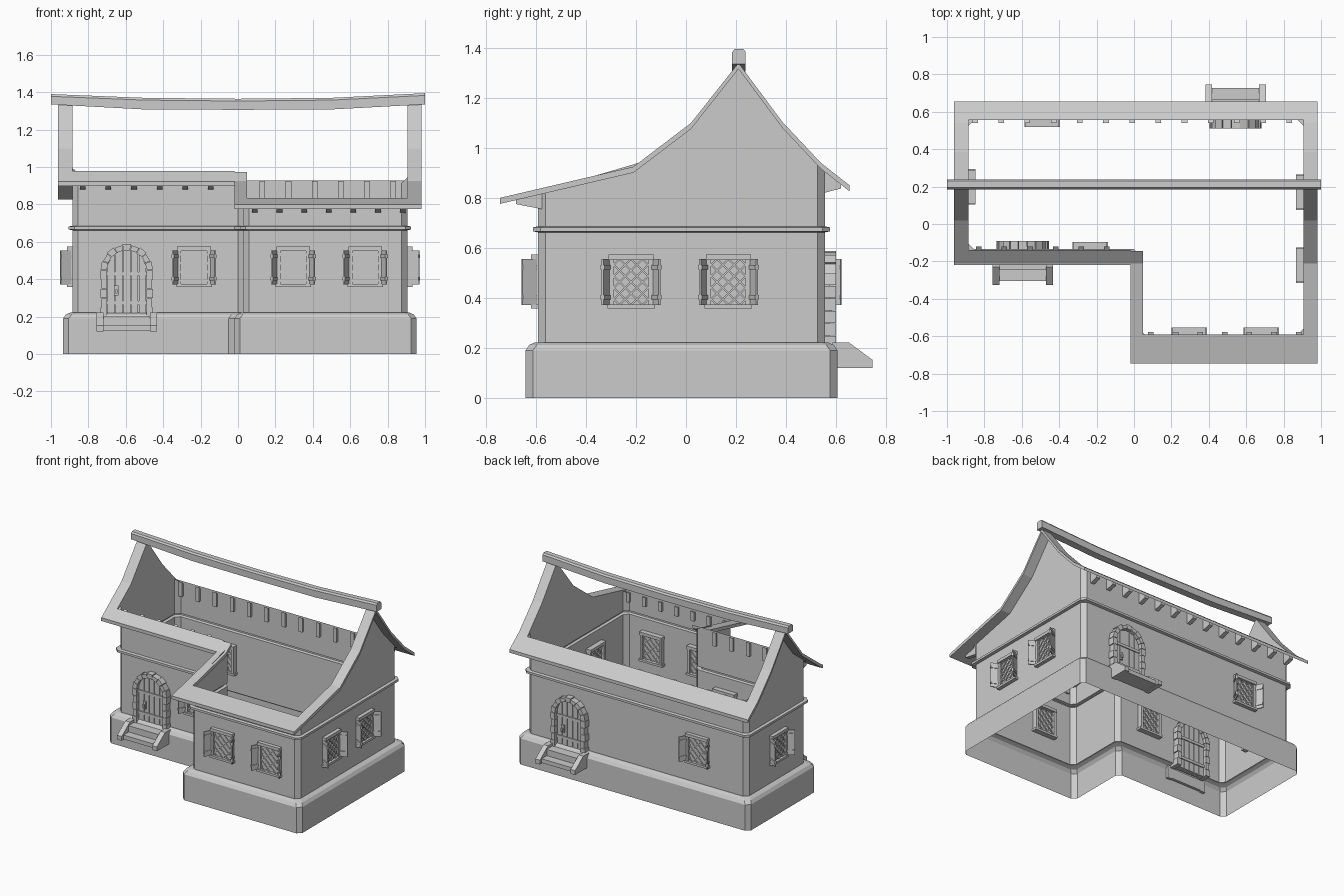
import bpy, bmesh, math
from mathutils import Matrix, Vector

cube = bpy.data.objects.get("Cube")
if cube:
    bpy.data.objects.remove(cube)

stone = bpy.data.materials.new("plain_grey")
stone.use_nodes = True
GREY = (0.6, 0.6, 0.6, 1)
stone.diffuse_color = GREY
stone.node_tree.nodes["Principled BSDF"].inputs["Base Color"].default_value = GREY

# Plan of the L-shaped house
LEFT, STEP, RIGHT = -0.885, 0.03, 0.905
FRONT, PORCH, BACK = -0.592, -0.135, 0.556
CHAMFER = 0.03
# Roof line (y, z) from front eave over the ridge to back eave
ROOF = [(-0.745, 0.80), (-0.21, 0.925), (0.02, 1.10), (0.21, 1.34),
        (0.385, 1.105), (0.54, 0.94), (0.655, 0.85)]


def roof_z(y):
    for (y0, z0), (y1, z1) in zip(ROOF, ROOF[1:]):
        if y <= y1:
            return z0 + (z1 - z0) * (y - y0) / (y1 - y0)
    return ROOF[-1][1]


def finish(bm, name, loc=(0, 0, 0), turn=0):
    bmesh.ops.recalc_face_normals(bm, faces=bm.faces)
    mesh = bpy.data.meshes.new(name)
    bm.to_mesh(mesh)
    bm.free()
    mesh.materials.append(stone)
    obj = bpy.data.objects.new(name, mesh)
    obj.location = loc
    obj.rotation_euler.z = math.radians(turn)
    bpy.context.collection.objects.link(obj)
    return obj


def box(bm, centre, size, rot=None):
    m = Matrix.Translation(centre) @ (rot or Matrix()) @ Matrix.Diagonal((*size, 1))
    bmesh.ops.create_cube(bm, size=1, matrix=m)


def prism(bm, pts, a, b, axis="y"):
    def at(t):
        return [bm.verts.new((p, t, q) if axis == "y" else (t, p, q)) for p, q in pts]
    lo, hi = at(a), at(b)
    bm.faces.new(lo)
    bm.faces.new(hi[::-1])
    for i in range(len(pts)):
        j = (i + 1) % len(pts)
        bm.faces.new((lo[i], hi[i], hi[j], lo[j]))


# Walls: one profile lofted round the chamfered plan, tops following the roof
def plan(d):
    corners = [Vector(c) for c in (
        (LEFT - d, PORCH - d), (STEP - d, PORCH - d), (STEP - d, FRONT - d),
        (RIGHT + d, FRONT - d), (RIGHT + d, BACK + d), (LEFT - d, BACK + d))]
    pts = []
    for i, c in enumerate(corners):
        before = (corners[i - 1] - c).normalized()
        after = (corners[(i + 1) % 6] - c).normalized()
        pts += [c + before * CHAMFER, c + after * CHAMFER]
        breaks = [y for y, z in ROOF[1:5]]
        if i == 3:
            pts += [Vector((c.x, y)) for y in breaks]
        if i == 5:
            pts += [Vector((c.x, y)) for y in breaks[:0:-1]]
    return pts


bm = bmesh.new()
rings = []
for d, z in [(0.05, 0), (0.05, 0.19), (0.035, 0.212), (0.012, 0.222), (0, 0.222),
             (0, 0.662), (0.02, 0.666), (0.02, 0.682), (0, 0.686), (0, None)]:
    rings.append([bm.verts.new((p.x, p.y, roof_z(p.y) - 0.012 if z is None else z))
                  for p in plan(d)])
for low, high in zip(rings, rings[1:]):
    for i in range(len(low)):
        j = (i + 1) % len(low)
        bm.faces.new((low[i], low[j], high[j], high[i]))
finish(bm, "walls")


# Roof edging: strips of roof left over the walls
def roof_strip(name, x0, x1, y0, y1):
    ys = [y0] + [y for y, z in ROOF if y0 < y < y1] + [y1]
    top = [(y, roof_z(y)) for y in ys]
    bm = bmesh.new()
    prism(bm, top + [(y, z - 0.024) for y, z in reversed(top)], x0, x1, "x")
    finish(bm, name)


roof_strip("right_gable_edge", RIGHT, 0.98, -0.745, 0.655)
roof_strip("left_gable_edge", -0.963, LEFT, -0.22, 0.655)
roof_strip("back_eave", LEFT, RIGHT, BACK, 0.655)
roof_strip("front_eave", -0.02, RIGHT, -0.745, FRONT)
roof_strip("step_eave", -0.02, 0.048, FRONT, -0.145)
roof_strip("porch_eave", LEFT, -0.02, -0.22, -0.14)

# Sagging ridge beam
bm = bmesh.new()
sections = []
for x, low, high in [(-1, 1.335, 1.39), (-0.5, 1.308, 1.37), (0, 1.306, 1.365),
                     (0.5, 1.308, 1.37), (1, 1.335, 1.395)]:
    sections.append([bm.verts.new((x, 0.212 + y, z)) for y, z in (
        (-0.027, low), (0.027, low), (0.027, high - 0.012), (0.018, high),
        (-0.018, high), (-0.027, high - 0.012))])
for a, b in zip(sections, sections[1:]):
    for i in range(6):
        j = (i + 1) % 6
        bm.faces.new((a[i], a[j], b[j], b[i]))
bm.faces.new(sections[0])
bm.faces.new(sections[-1])
finish(bm, "ridge_beam")


# Rafter tails under the eaves
def rafters(name, x0, x1, count, wall, tip):
    bm = bmesh.new()
    inner = wall + (0.015 if tip < wall else -0.015)
    section = [(inner, roof_z(inner) - 0.015), (tip, roof_z(tip) - 0.015),
               (tip, roof_z(tip) - 0.04), (inner, roof_z(tip) - 0.06)]
    for i in range(count):
        x = x0 + (x1 - x0) * i / (count - 1)
        prism(bm, section, x - 0.015, x + 0.015, "x")
    finish(bm, name)


rafters("porch_rafters", -0.83, -0.145, 6, PORCH, -0.195)
rafters("front_rafters", 0.09, 0.88, 7, FRONT, -0.68)
rafters("back_rafters", -0.85, 0.83, 13, BACK, 0.62)


# Windows: frame, diamond lattice and open shutters, built facing -y
def window(name, x, y, turn):
    bm = bmesh.new()
    a, b = 0.07, 0.09
    box(bm, (0, 0.003, 0), (2 * a, 0.02, 2 * b))
    for s in (-1, 1):
        box(bm, (s * 0.078, 0.007, 0), (0.018, 0.054, 0.19))
        for k in range(-3, 4):
            c = k * 0.046
            ends = sorted(((-b - c) / s, (b - c) / s))
            lo, hi = max(-a, ends[0]), min(a, ends[1])
            if hi - lo > 0.01:
                mid = (lo + hi) / 2
                box(bm, (mid, 0.003, s * mid + c), ((hi - lo) * 1.414, 0.034, 0.007),
                    Matrix.Rotation(-s * math.pi / 4, 4, "Y"))
        # Shutter with two battens
        swing = Matrix.Rotation(-s * math.radians(63), 4, "Z")
        for z, h, t in [(0, 0.184, 0.008), (-0.06, 0.018, 0.016), (0.06, 0.018, 0.016)]:
            box(bm, (s * 0.1, -0.036, z), (0.062, t, h), swing)
    box(bm, (0, 0.005, 0.1), (0.18, 0.066, 0.022))
    box(bm, (0, 0.005, -0.097), (0.19, 0.066, 0.016))
    finish(bm, name, (x, y, 0.463), turn)


window("porch_window", -0.235, PORCH, 0)
window("front_window_1", 0.295, FRONT, 0)
window("front_window_2", 0.68, FRONT, 0)
window("right_window_1", RIGHT, -0.22, 90)
window("right_window_2", RIGHT, 0.17, 90)
window("back_window", -0.49, BACK, 180)
window("left_window", LEFT, 0.2, -90)


# Arched doors with stone surrounds and steps, built facing -y
def door(name, x, y, turn):
    spring, inner, outer, foot = 0.45, 0.106, 0.14, 0.2
    bm = bmesh.new()
    for s in (-1, 1):
        for i in range(5):
            z, edge = foot + i * 0.05, outer - 0.006 * (i % 2)
            prism(bm, [(s * inner, z), (s * edge, z), (s * edge, z + 0.048),
                       (s * inner, z + 0.048)], -0.045, 0.045)
    for i in range(9):
        edge = outer - 0.006 * (i % 2)
        a0, a1 = math.pi * i / 9 + 0.01, math.pi * (i + 1) / 9 - 0.01
        prism(bm, [(r * math.cos(a), spring + r * math.sin(a)) for r, a in
                   ((inner, a0), (edge, a0), (edge, a1), (inner, a1))], -0.045, 0.045)
    finish(bm, name + "_surround", (x, y, 0), turn)

    # Planks, straps and handle
    bm = bmesh.new()
    width = 2 * inner / 5
    for i in range(5):
        u0, u1 = -inner + i * width + 0.002, -inner + (i + 1) * width - 0.002
        arch = [(u, spring + math.sqrt(max(0, inner ** 2 - u * u)))
                for u in (u1, (u0 + u1) / 2, u0)]
        prism(bm, [(u0, foot), (u1, foot)] + arch, -0.018, 0.022)
    for z in (0.275, 0.43):
        box(bm, (0, 0.002, z), (2 * inner, 0.054, 0.02))
    box(bm, (-0.055, -0.022, 0.34), (0.024, 0.012, 0.055))
    box(bm, (-0.055, -0.034, 0.335), (0.012, 0.014, 0.022))
    finish(bm, name + "_leaf", (x, y, 0), turn)

    # Steps between sloping side stones
    bm = bmesh.new()
    side = [(-0.03, 0.12), (-0.19, 0.12), (-0.19, 0.152), (-0.095, 0.222), (-0.03, 0.222)]
    for s in (-1, 1):
        prism(bm, side, s * 0.125, s * 0.162, "x")
    box(bm, (0, -0.1, 0.14), (0.25, 0.14, 0.03))
    box(bm, (0, -0.07, 0.178), (0.25, 0.08, 0.046))
    finish(bm, name + "_steps", (x, y, 0), turn)


door("front_door", -0.595, PORCH, 0)
door("back_door", 0.543, BACK, 180)
